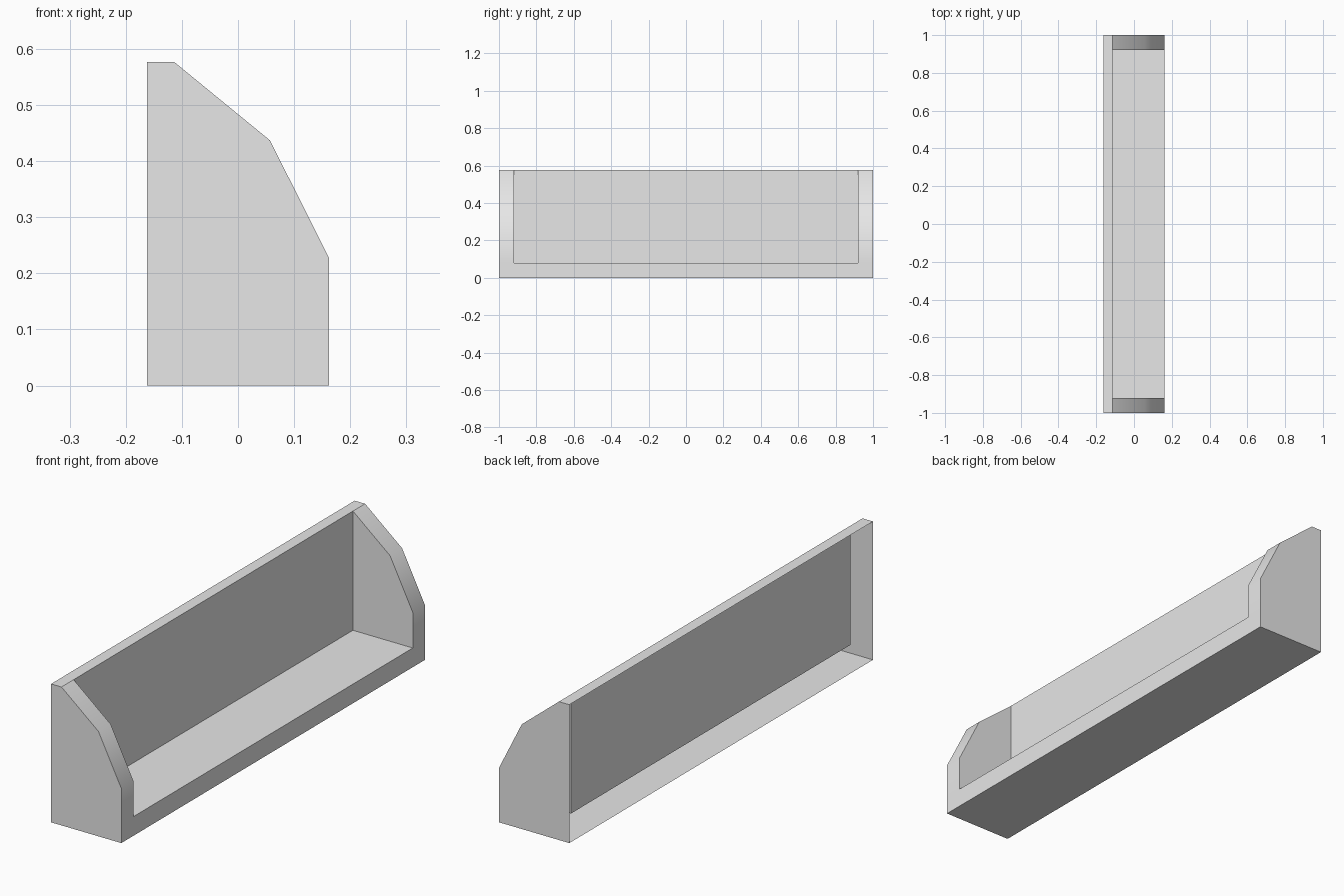
import bpy
import bmesh

cube = bpy.data.objects.get("Cube")
if cube:
    bpy.data.objects.remove(cube, do_unlink=True)

# Main dimensions
BACK, FRONT, PANEL = -0.162, 0.162, -0.114
TOP, FLOOR = 0.577, 0.08
END, INNER = 1.0, 0.92

# Sloping front edge of the end walls, as (x, z) from the top down
slope = [(PANEL, TOP), (0.057, 0.437), (FRONT, 0.228), (FRONT, FLOOR)]

grey = bpy.data.materials.new("plain_grey")
grey.use_nodes = True
colour = (0.8, 0.8, 0.8, 1)
grey.diffuse_color = colour
grey.node_tree.nodes["Principled BSDF"].inputs["Base Color"].default_value = colour

bm = bmesh.new()


def face(points):
    bm.faces.new([bm.verts.new(p) for p in points])


def sheet(path, *stations):
    """Sweep an (x, z) path along y through the given stations."""
    for y0, y1 in zip(stations, stations[1:]):
        for (xa, za), (xb, zb) in zip(path, path[1:]):
            face([(xa, y0, za), (xb, y0, zb), (xb, y1, zb), (xa, y1, za)])


# Top edge, front lip and underside run the full length
full = (-END, -INNER, INNER, END)
sheet([(BACK, TOP), (PANEL, TOP)], *full)
sheet([(FRONT, FLOOR), (FRONT, 0), (BACK, 0)], *full)

# Back panel and tray floor between the end walls
sheet([(PANEL, TOP), (PANEL, FLOOR), (FRONT, FLOOR)], -INNER, INNER)

# End walls: rim, outer side and inner side; the rear is left open
outer = [(BACK, 0), (BACK, TOP)] + slope + [(FRONT, 0)]
inner = [(PANEL, FLOOR)] + slope
for side in (-1, 1):
    sheet(slope, side * INNER, side * END)
    face([(x, side * END, z) for x, z in outer])
    face([(x, side * INNER, z) for x, z in inner])

bmesh.ops.remove_doubles(bm, verts=bm.verts, dist=0.0005)
bmesh.ops.recalc_face_normals(bm, faces=bm.faces)

mesh = bpy.data.meshes.new("open_tray")
bm.to_mesh(mesh)
bm.free()
mesh.materials.append(grey)
tray = bpy.data.objects.new("open_tray", mesh)
bpy.context.collection.objects.link(tray)

# Soften only the shallow bends along the end wall rims
bpy.ops.object.select_all(action="DESELECT")
tray.select_set(True)
bpy.context.view_layer.objects.active = tray
bpy.ops.object.shade_smooth_by_angle(angle=0.52)
